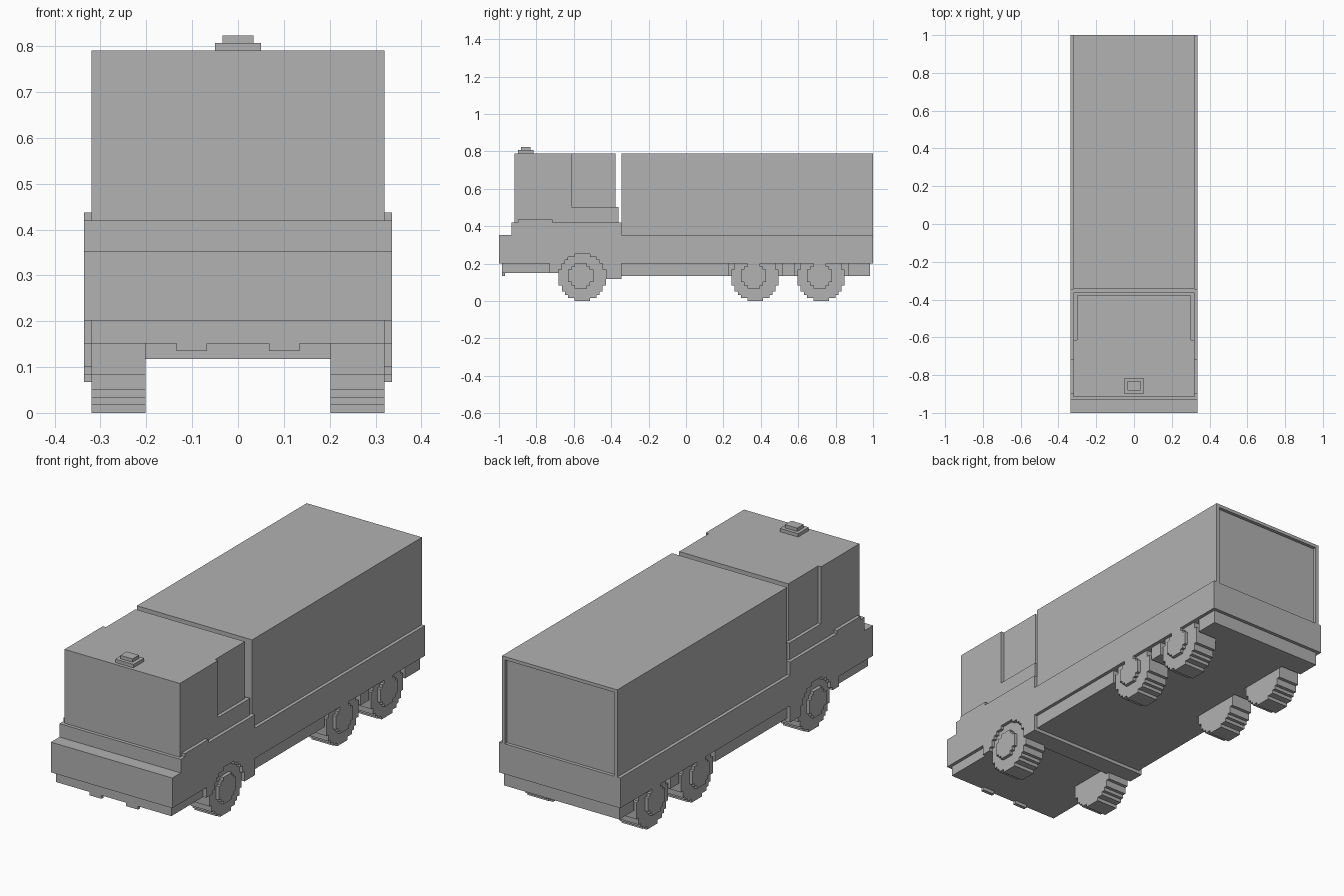
import bpy, bmesh, math

U = 2 / 119            # grid unit: the truck is 119 units long
LENGTH = 119

old = bpy.data.objects.get("Cube")
if old:
    bpy.data.objects.remove(old, do_unlink=True)

grey = bpy.data.materials.new("plain_grey")
grey.use_nodes = True
GREY = (0.445, 0.445, 0.445, 1)
grey.diffuse_color = GREY
grey.node_tree.nodes["Principled BSDF"].inputs["Base Color"].default_value = GREY


def extrude(name, profile, x0, x1):
    """Extrude a (y, z) outline from x0 to x1, all in grid units."""
    bm = bmesh.new()
    verts = [bm.verts.new((x0 * U, (y - LENGTH / 2) * U, z * U)) for y, z in profile]
    face = bm.faces.new(verts)
    moved = bmesh.ops.extrude_face_region(bm, geom=[face])["geom"]
    new = [g for g in moved if isinstance(g, bmesh.types.BMVert)]
    bmesh.ops.translate(bm, verts=new, vec=((x1 - x0) * U, 0, 0))
    bmesh.ops.recalc_face_normals(bm, faces=bm.faces)
    mesh = bpy.data.meshes.new(name)
    bm.to_mesh(mesh)
    bm.free()
    mesh.materials.append(grey)
    obj = bpy.data.objects.new(name, mesh)
    bpy.context.collection.objects.link(obj)
    return obj


def box(name, x0, x1, y0, y1, z0, z1):
    return extrude(name, [(y0, z0), (y1, z0), (y1, z1), (y0, z1)], x0, x1)


def disc(cy, cz, half_widths):
    """Stepped round outline; half widths run from the bottom row to the top row."""
    bottom = cz - len(half_widths) / 2
    right = []
    for i, w in enumerate(half_widths):
        for p in ((w, bottom + i), (w, bottom + i + 1)):
            if len(right) > 1 and right[-1][0] == w:
                right.pop() if right[-2][0] == w else None
            if not right or right[-1] != p:
                right.append(p)
    return [(cy + w, z) for w, z in right] + [(cy - w, z) for w, z in reversed(right)]


def cut(target, cutter):
    mod = target.modifiers.new("cut", "BOOLEAN")
    mod.operation = "DIFFERENCE"
    mod.solver = "EXACT"
    mod.object = cutter
    bpy.context.view_layer.objects.active = target
    bpy.ops.object.modifier_apply(modifier=mod.name)
    bpy.data.objects.remove(cutter, do_unlink=True)


# Main body: bumper, cab base and load bed side walls in one outline
body = extrude("body", [(0, 12), (0, 21), (4, 21), (4, 25), (39, 25), (39, 21),
                        (119, 21), (119, 12), (39, 12), (39, 7), (33, 7),
                        (33, 9), (16, 9), (16, 12)], -20, 20)

# Floors below the body
box("front_apron", -19, 19, 1, 16, 9, 12)
skirt = box("rear_skirt", -19, 19, 39, 118, 8, 12)

# Cab with narrower rear windows section
box("cab_front", -19, 19, 5, 23, 25, 47)
box("cab_rear_base", -19, 19, 23, 38, 25, 30)
box("cab_rear_top", -18, 18, 23, 37, 30, 47)

# Roof beacon
box("beacon_base", -3, 3, 6, 11, 47, 48)
box("beacon_top", -2, 2, 7, 10, 48, 49)

# Cargo box with recessed rear door
cargo = box("cargo_box", -19, 19, 39, 119, 21, 47)
cut(cargo, box("door_cutter", -18, 18, 118, 120, 20, 46))

# Stepped outlines of the round parts
tyre_rows = [int(math.sqrt(7.5 ** 2 - (r - 7) ** 2)) + 0.5 for r in range(15)]
hub_rows = [2, 3, 4, 4, 4, 4, 3, 2]

for side, label in ((1, "left"), (-1, "right")):
    # Trim strips and small feet under the bumper
    box(label + "_cab_trim", side * 19, side * 20, 6, 17, 25, 26)
    box(label + "_bumper_foot", side * 4, side * 8, 1, 2, 8, 9)

    # Wheel openings
    front_y = 26
    cut(body, extrude("arch_cutter", disc(front_y + 0.5, 7.5, tyre_rows),
                      side * 19, side * 21))
    for y in (81, 102):
        cut(skirt, box("well_cutter", side * 12, side * 20, y - 8, y + 9, 7, 13))

    # Tyres and hubs
    for axle, y in (("front", front_y), ("middle", 81), ("rear", 102)):
        name = label + "_" + axle
        extrude(name + "_tyre", disc(y + 0.5, 7.5, tyre_rows), side * 12, side * 19)
        extrude(name + "_hub", disc(y, 8, hub_rows), side * 19, side * 20)
